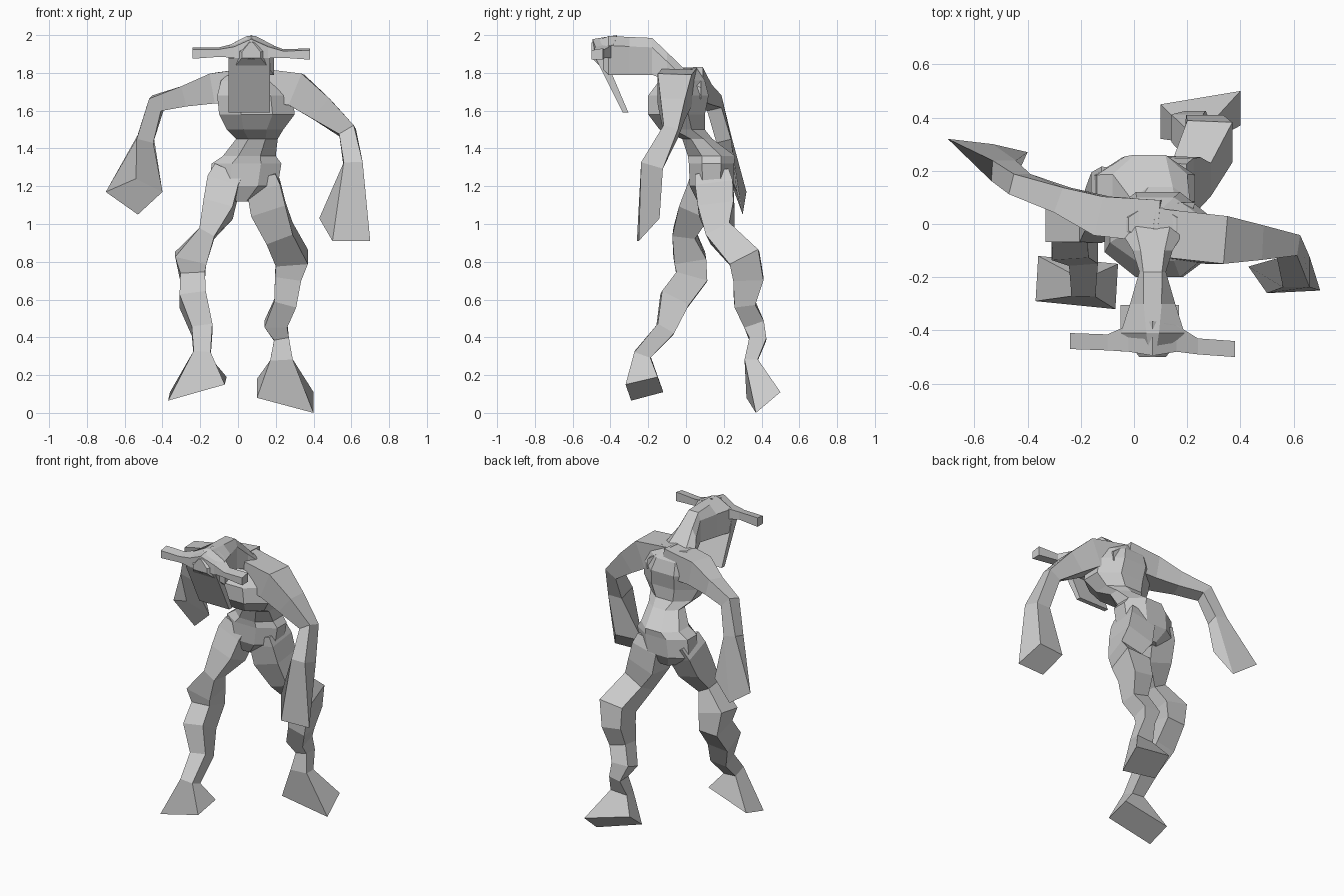
import bpy, bmesh
from math import cos, sin, pi
from mathutils import Vector

cube = bpy.data.objects.get("Cube")
if cube:
    bpy.data.objects.remove(cube)

grey = bpy.data.materials.new("plain grey")
grey.use_nodes = True
colour = (0.6, 0.6, 0.6, 1)
grey.diffuse_color = colour
grey.node_tree.nodes["Principled BSDF"].inputs["Base Color"].default_value = colour


def skin(name, rings):
    """Bridge equal-sized rings of points into one closed flat-shaded part."""
    bm = bmesh.new()
    loops = [[bm.verts.new(p) for p in ring] for ring in rings]
    n = len(loops[0])
    for a, b in zip(loops, loops[1:]):
        for i in range(n):
            j = (i + 1) % n
            bm.faces.new((a[i], a[j], b[j], b[i]))
    bm.faces.new(loops[0][::-1])
    bm.faces.new(loops[-1])
    bmesh.ops.recalc_face_normals(bm, faces=bm.faces)
    mesh = bpy.data.meshes.new(name)
    bm.to_mesh(mesh)
    bm.free()
    mesh.materials.append(grey)
    obj = bpy.data.objects.new(name, mesh)
    bpy.context.collection.objects.link(obj)
    return obj


def ellipse(centre, u, v, sides):
    """Ring around a centre; four sides give a rectangle of half sizes u, v."""
    grow = 1 / cos(pi / sides)
    angles = [2 * pi * (i + 0.5) / sides for i in range(sides)]
    return [centre + (u * cos(a) + v * sin(a)) * grow for a in angles]


def match(ring, corners):
    """Order the end corners so that they line up with the previous ring."""
    pts = [Vector(c) for c in corners]
    n = len(pts)
    options = [[q[(i + k) % n] for i in range(n)] for q in (pts, pts[::-1]) for k in range(n)]
    mid, end_mid = sum(ring, Vector()) / n, sum(pts, Vector()) / n
    return min(options, key=lambda o: sum(((a - mid) - (b - end_mid)).length for a, b in zip(ring, o)))


def limb(name, sections, side, end):
    """Square tube along x, y, z points with half width and half depth, flared to an end."""
    pts = [Vector(s[:3]) for s in sections]
    goal = sum((Vector(c) for c in end), Vector()) / len(end)
    path = pts + [goal]
    rings = []
    for i, (p, s) in enumerate(zip(pts, sections)):
        t = (path[i + 1] - p).normalized()
        if i:
            t = (t + (p - path[i - 1]).normalized()).normalized()
        u = Vector(side)
        u = (u - t * u.dot(t)).normalized()
        rings.append(ellipse(p, u * s[3], t.cross(u) * s[4], 4))
    rings.append(match(rings[-1], end))
    return skin(name, rings)


def stack(name, levels, sides):
    """Horizontal rings given by x, y, z centre and half sizes."""
    return skin(name, [ellipse(Vector(l[:3]), Vector((l[3], 0, 0)), Vector((0, l[4], 0)), sides)
                       for l in levels])


# Torso from the crotch through broad hips, waist and chest to the shoulders
stack("torso", [
    (.02, .13, 1.12, .06, .07), (.03, .135, 1.2, .18, .115), (.045, .135, 1.32, .185, .12),
    (.06, .135, 1.36, .14, .125), (.1, .06, 1.45, .11, .08), (.09, -.02, 1.5, .15, .12),
    (.1, -.05, 1.58, .2, .15), (.09, -.04, 1.68, .2, .16), (.08, -.02, 1.76, .17, .12),
    (.07, 0, 1.82, .09, .06)], 8)

# Legs, ending in flared square feet
limb("left_leg", [
    (.12, .14, 1.26, .08, .09), (.135, .15, 1.2, .09, .1), (.16, .16, 1.08, .095, .095),
    (.22, .18, .95, .075, .07), (.285, .31, .82, .085, .085), (.265, .33, .71, .07, .08),
    (.25, .31, .58, .06, .055), (.2, .36, .47, .06, .055), (.23, .38, .39, .04, .045),
    (.23, .345, .28, .06, .035)],
    (1, 0, 0),
    [(.1, .32, .08), (.4, .37, 0), (.4, .5, .11), (.1, .45, .18)])
limb("right_leg", [
    (-.05, .12, 1.26, .08, .09), (-.08, .1, 1.2, .085, .09), (-.105, .05, 1.08, .08, .085),
    (-.165, -.01, .95, .045, .06), (-.25, .02, .82, .085, .085), (-.24, .03, .72, .065, .085),
    (-.24, -.06, .6, .07, .08), (-.19, -.11, .44, .055, .05), (-.19, -.23, .31, .045, .045)],
    (1, 0, 0),
    [(-.37, -.29, .065), (-.07, -.32, .15), (-.06, -.15, .19), (-.36, -.12, .11)])

# Arms, ending in flared square hands
limb("left_arm", [
    (.06, -.03, 1.74, .09, .09), (.31, -.06, 1.71, .09, .09), (.44, -.07, 1.61, .065, .07),
    (.58, -.08, 1.49, .04, .045), (.61, -.18, 1.31, .06, .05)],
    (0, 1, 0),
    [(.43, -.16, 1.03), (.5, -.26, .91), (.7, -.25, .91), (.62, -.14, 1.03)])
limb("right_arm", [
    (.1, .01, 1.74, .08, .09), (-.12, .03, 1.72, .075, .08), (-.27, .09, 1.68, .05, .055),
    (-.43, .15, 1.64, .04, .045), (-.49, .2, 1.45, .04, .045)],
    (0, 1, 0),
    [(-.7, .32, 1.17), (-.53, .3, 1.05), (-.4, .27, 1.17), (-.54, .23, 1.24)])


def slice_x(y, width, low, high, top):
    """Upright six-point slice of the head: straight cheeks and a narrow crown."""
    mid = .07
    return [Vector((mid + x, y, z)) for x, z in (
        (-width, low), (width, low), (width, high), (width * top, high + .05),
        (-width * top, high + .05), (-width, high))]


# Broad neck and long skull
skin("head", [slice_x(.08, .16, 1.66, 1.72, .6), slice_x(-.01, .13, 1.7, 1.77, .5),
              slice_x(-.1, .075, 1.76, 1.86, .6), slice_x(-.18, .05, 1.79, 1.935, .7),
              slice_x(-.3, .085, 1.79, 1.94, .4), slice_x(-.41, .12, 1.79, 1.945, .2),
              slice_x(-.5, .05, 1.88, 1.91, .2)])

# Hanging face plate
skin("face_plate", [[Vector((x, y, z)) for x, y in ((-.05, front), (.17, front), (.17, back), (-.05, back))]
                    for front, back, z in ((-.48, -.41, 1.88), (-.435, -.39, 1.79), (-.335, -.305, 1.59))])

# Brow bar running out to a horn on each side, deepest and tallest in the middle
brow = [(-.24, -.44, .03, 1.875, 1.935), (-.1, -.445, .03, 1.885, 1.935),
        (-.02, -.43, .05, 1.88, 1.955), (.07, -.43, .065, 1.87, 2.0),
        (.16, -.43, .05, 1.88, 1.955), (.24, -.46, .03, 1.88, 1.925),
        (.38, -.47, .03, 1.87, 1.93)]
skin("brow_horns", [[Vector((x, y + d, z)) for d, z in
                     ((-deep, low), (deep, low), (deep, high), (-deep, high - deep / 3))]
                    for x, y, deep, low, high in brow])
